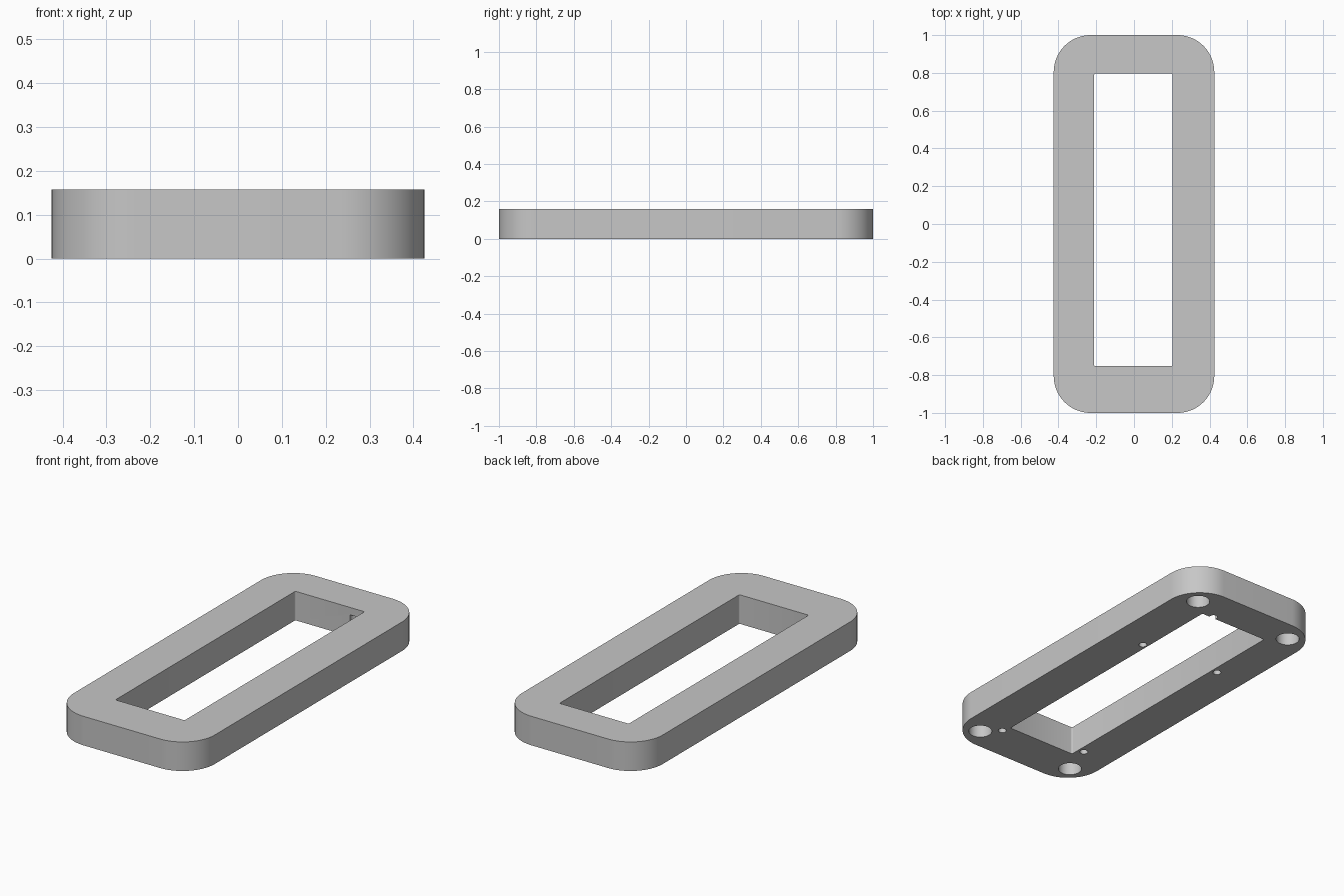
import bpy, bmesh, math
from mathutils import Matrix

cube = bpy.data.objects.get("Cube")
if cube:
    bpy.data.objects.remove(cube, do_unlink=True)

HEIGHT = 0.158
HOLE_DEPTH = 0.118

grey = bpy.data.materials.new("light_grey")
grey.use_nodes = True
colour = (0.57, 0.57, 0.57, 1)
grey.diffuse_color = colour
grey.node_tree.nodes["Principled BSDF"].inputs["Base Color"].default_value = colour


def finish(bm, name):
    mesh = bpy.data.meshes.new(name)
    bm.to_mesh(mesh)
    bm.free()
    mesh.materials.append(grey)
    obj = bpy.data.objects.new(name, mesh)
    bpy.context.collection.objects.link(obj)
    return obj


def rounded_block(name, x0, x1, y0, y1, z0, z1, radius, steps):
    """Upright prism with a rounded rectangle as its outline."""
    bm = bmesh.new()
    centres = [(x1 - radius, y1 - radius), (x0 + radius, y1 - radius),
               (x0 + radius, y0 + radius), (x1 - radius, y0 + radius)]
    ring = []
    for quarter, (cx, cy) in enumerate(centres):
        for i in range(steps + 1):
            a = (quarter + i / steps) * math.pi / 2
            ring.append(bm.verts.new((cx + radius * math.cos(a),
                                      cy + radius * math.sin(a), z0)))
    base = bm.faces.new(ring)
    top = bmesh.ops.extrude_face_region(bm, geom=[base])["geom"]
    bmesh.ops.translate(bm, vec=(0, 0, z1 - z0),
                        verts=[v for v in top if isinstance(v, bmesh.types.BMVert)])
    bmesh.ops.recalc_face_normals(bm, faces=bm.faces)
    return finish(bm, name)


def cut(target, cutter):
    cutter.hide_render = True
    mod = target.modifiers.new("cut", 'BOOLEAN')
    mod.operation = 'DIFFERENCE'
    mod.solver = 'EXACT'
    mod.object = cutter
    bpy.context.view_layer.objects.active = target
    bpy.ops.object.modifier_apply(modifier=mod.name)
    bpy.data.objects.remove(cutter, do_unlink=True)


# Frame with a through opening set slightly towards the back
frame = rounded_block("frame", -0.425, 0.425, -1, 1, 0, HEIGHT, 0.195, 20)
cut(frame, rounded_block("opening_cutter", -0.212, 0.205, -0.752, 0.796,
                         -0.1, HEIGHT + 0.1, 0.008, 4))

# Blind holes in the underside: large at the corners, small around the opening
holes = [(sx * 0.303, sy * 0.878, 0.06) for sx in (-1, 1) for sy in (-1, 1)]
holes += [(x, y, 0.021) for x, y in
          [(0.22, -0.8), (-0.245, -0.697), (0.234, 0.35), (-0.245, 0.377), (0.137, 0.805)]]
bm = bmesh.new()
for x, y, r in holes:
    bmesh.ops.create_cone(bm, cap_ends=True, segments=40, radius1=r, radius2=r,
                          depth=HOLE_DEPTH * 2, matrix=Matrix.Translation((x, y, 0)))
cut(frame, finish(bm, "hole_cutter"))

# Smooth rounded walls, crisp rims
bpy.ops.object.select_all(action='DESELECT')
frame.select_set(True)
bpy.context.view_layer.objects.active = frame
bpy.ops.object.shade_smooth_by_angle(angle=math.radians(30))
